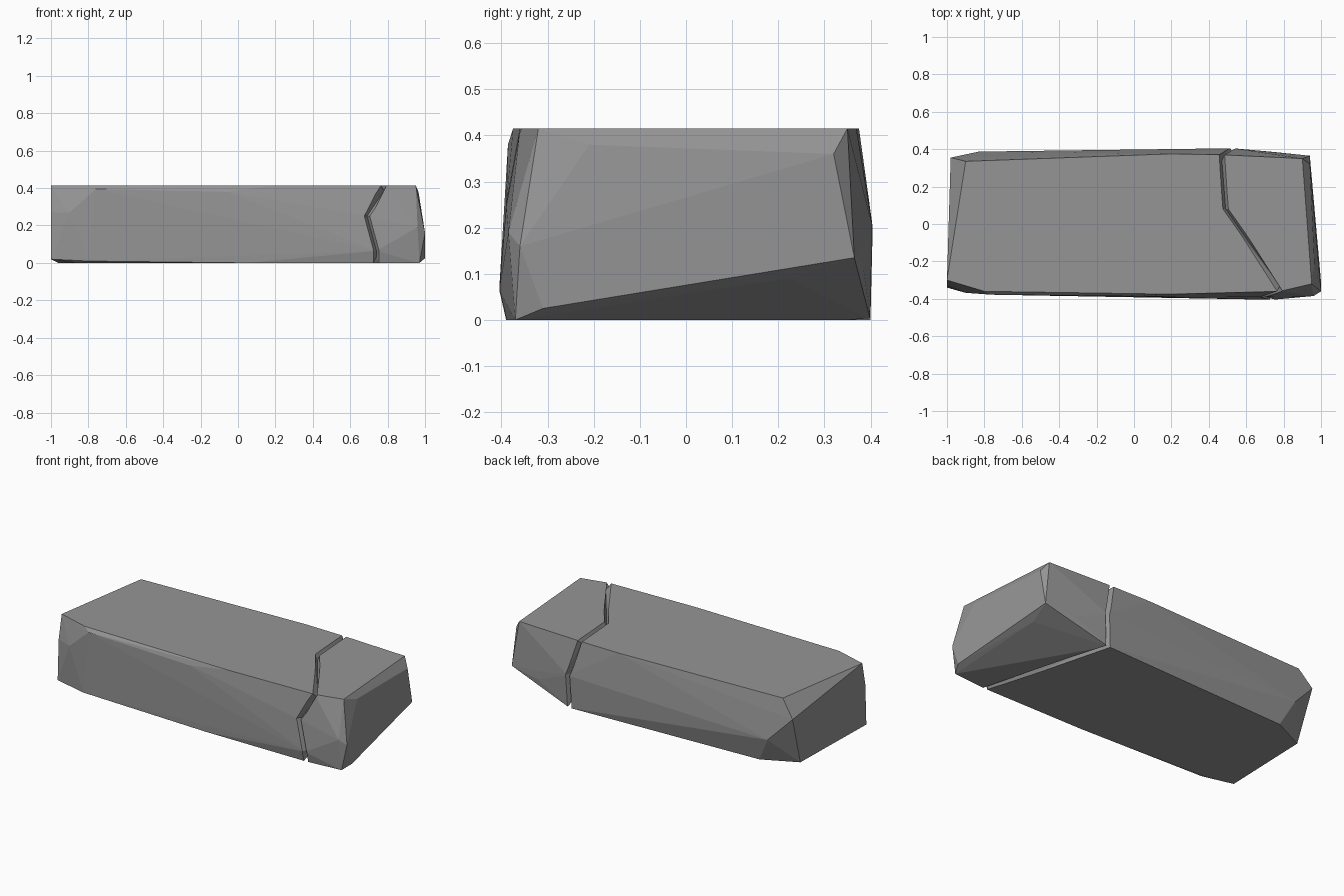
import bpy
import bmesh
from mathutils import Vector

cube = bpy.data.objects.get("Cube")
if cube:
    bpy.data.objects.remove(cube)

# One flat stone colour
stone = bpy.data.materials.new("grey_stone")
stone.use_nodes = True
GREY = (0.30, 0.30, 0.30, 1)
stone.diffuse_color = GREY
bsdf = stone.node_tree.nodes["Principled BSDF"]
bsdf.inputs["Base Color"].default_value = GREY
bsdf.inputs["Roughness"].default_value = 0.9


def make_object(name, bm):
    bmesh.ops.recalc_face_normals(bm, faces=bm.faces)
    mesh = bpy.data.meshes.new(name)
    bm.to_mesh(mesh)
    bm.free()
    mesh.materials.append(stone)
    obj = bpy.data.objects.new(name, mesh)
    bpy.context.collection.objects.link(obj)
    return obj


# Crack path round the block: point and outward direction (y, z)
crack = [
    ((0.47, 0.37, 0.415), (1, 1)),
    ((0.49, 0.08, 0.415), (0, 1)),
    ((0.78, -0.36, 0.415), (-1, 1)),
    ((0.69, -0.39, 0.25), (-1, 0)),
    ((0.74, -0.405, 0.065), (-1, 0)),
    ((0.74, -0.39, 0), (-1, -1)),
    ((0.52, 0.4, 0), (1, -1)),
    ((0.53, 0.405, 0.2), (1, 0)),
]

# Corner points of the chipped block, taken as a faceted hull
top = [(-0.9, 0.335), (0.2, 0.375), (0.9, 0.35), (0.95, -0.32),
       (0.2, -0.375), (-0.8, -0.36), (-1, -0.3)]
bottom = [(-0.87, -0.34), (0.05, -0.39), (0.97, -0.37),
          (-0.75, 0.35), (-0.96, 0.25)]
chips = [
    (-1, -0.34, 0.02), (-0.8, -0.375, 0.01), (-1, -0.33, 0.27),
    (-0.9, -0.368, 0.27), (-0.76, -0.378, 0.395), (-0.06, -0.386, 0.38),
    (-0.98, 0.355, 0.31), (-0.83, 0.387, 0.156), (0.12, 0.387, 0.29),
    (1, -0.36, 0.16), (1, -0.31, 0.025), (0.96, -0.385, 0.19),
    (0.965, -0.21, 0.38), (0.94, 0.32, 0.36), (0.94, 0.365, 0.135),
    (0.91, 0.225, 0.09), (0.75, 0.385, 0.11),
]
points = [(x, y, 0.415) for x, y in top] + [(x, y, 0) for x, y in bottom]
points += chips + [p for p, _ in crack]

bm = bmesh.new()
for p in points:
    bm.verts.new(p)
hull = bmesh.ops.convex_hull(bm, input=bm.verts[:])
inner = {g for g in hull["geom_interior"] if isinstance(g, bmesh.types.BMVert)}
bmesh.ops.delete(bm, geom=list(inner), context='VERTS')
bmesh.ops.dissolve_limit(bm, angle_limit=0.02, verts=bm.verts[:], edges=bm.edges[:])
block = make_object("stone_block", bm)

# V-shaped ring that carves the crack
bm = bmesh.new()
rings = []
for p, (oy, oz) in crack:
    p, out = Vector(p), Vector((0, oy, oz))
    wide = Vector((0.022, 0, 0))
    rings.append([bm.verts.new(v) for v in
                  (p + out * 0.015 - wide, p + out * 0.015 + wide, p - out * 0.03)])
for a, b in zip(rings, rings[1:] + rings[:1]):
    for i in range(3):
        j = (i + 1) % 3
        bm.faces.new((a[i], a[j], b[j], b[i]))
bmesh.ops.triangulate(bm, faces=bm.faces[:])
cutter = make_object("crack_cutter", bm)
cutter.hide_render = True
cutter.hide_viewport = True

cut = block.modifiers.new("crack", 'BOOLEAN')
cut.operation = 'DIFFERENCE'
cut.solver = 'EXACT'
cut.object = cutter

# Bake the cut and drop the helper
depsgraph = bpy.context.evaluated_depsgraph_get()
carved = bpy.data.meshes.new_from_object(block.evaluated_get(depsgraph))
block.modifiers.clear()
block.data = carved
bpy.data.objects.remove(cutter)
